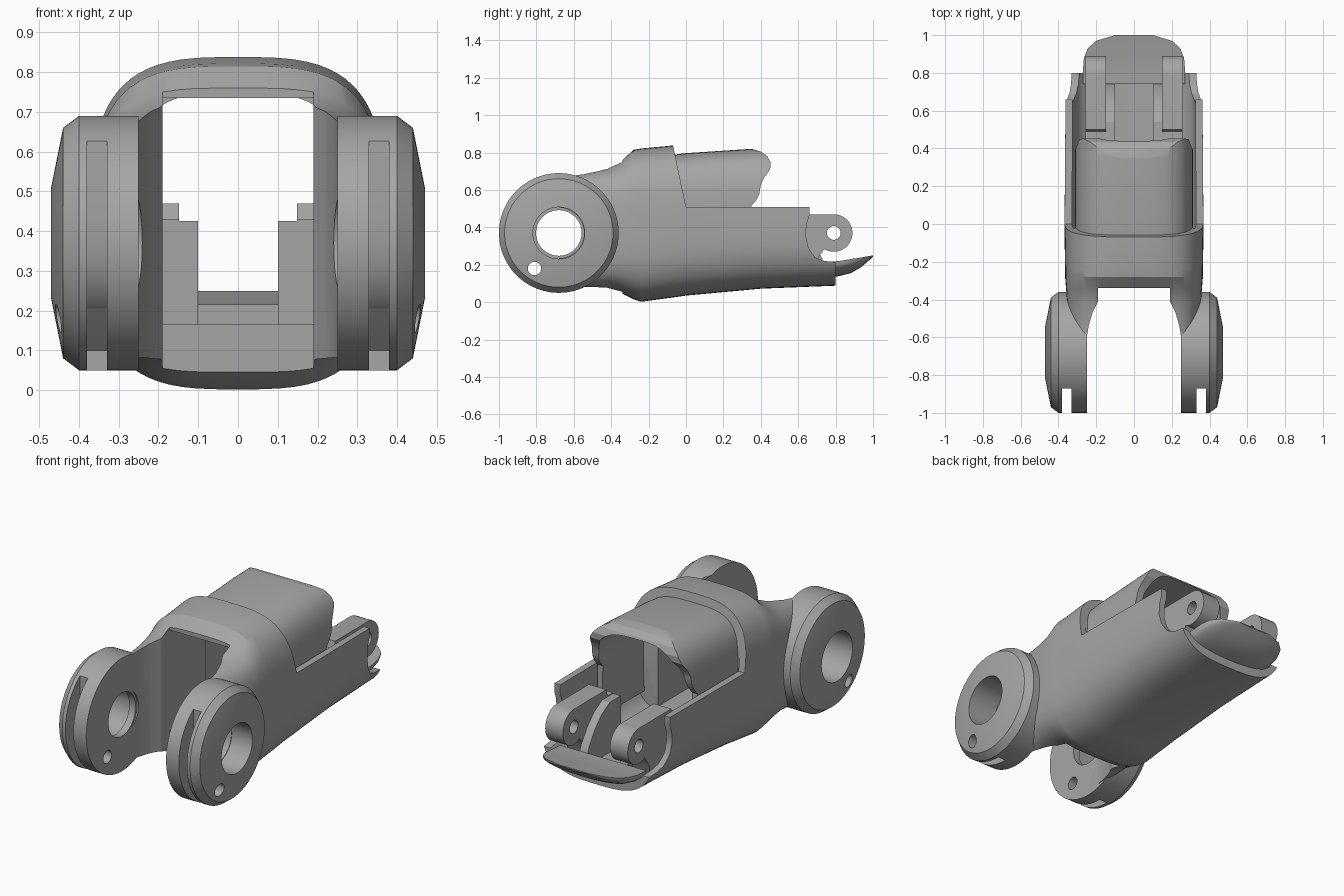
import bpy, bmesh
from math import sin, cos, pi, copysign, radians

if "Cube" in bpy.data.objects:
    bpy.data.objects.remove(bpy.data.objects["Cube"])

grey = bpy.data.materials.new("mid grey")
grey.use_nodes = True
colour = (0.38, 0.38, 0.38, 1)
grey.diffuse_color = colour
grey.node_tree.nodes["Principled BSDF"].inputs["Base Color"].default_value = colour


def loft(name, rings):
    """Skin a row of matching closed rings and cap both ends."""
    bm = bmesh.new()
    rows = [[bm.verts.new(p) for p in ring] for ring in rings]
    n = len(rows[0])
    for a, b in zip(rows, rows[1:]):
        for i in range(n):
            j = (i + 1) % n
            bm.faces.new((a[i], a[j], b[j], b[i]))
    bm.faces.new(rows[0])
    bm.faces.new(rows[-1])
    bmesh.ops.recalc_face_normals(bm, faces=bm.faces)
    mesh = bpy.data.meshes.new(name)
    bm.to_mesh(mesh)
    bm.free()
    mesh.materials.append(grey)
    obj = bpy.data.objects.new(name, mesh)
    bpy.context.collection.objects.link(obj)
    return obj


def prism_x(name, yz, x0, x1):
    return loft(name, [[(x, y, z) for y, z in yz] for x in (x0, x1)])


def circle(cy, cz, r, n=64):
    return [(cy + r * cos(2 * pi * i / n), cz + r * sin(2 * pi * i / n)) for i in range(n)]


def section(y, hw, zb, zt, power, n=72):
    """Superellipse section across the body."""
    ring = []
    for i in range(n):
        a = 2 * pi * (i + 0.5) / n
        c, s = cos(a), sin(a)
        x = hw * copysign(abs(c) ** (2 / power), c)
        z = (zb + zt) / 2 + (zt - zb) / 2 * copysign(abs(s) ** (2 / power), s)
        ring.append((x, y, z))
    return ring


def tube(name, rows):
    return loft(name, [section(*row) for row in rows])


def carve(obj, cutters):
    """Subtract the cutters, bake the result, then drop the cutters."""
    for c in cutters:
        c.hide_render = True
        m = obj.modifiers.new("cut", 'BOOLEAN')
        m.operation, m.solver, m.object = 'DIFFERENCE', 'EXACT', c
    bpy.context.view_layer.update()
    deps = bpy.context.evaluated_depsgraph_get()
    mesh = bpy.data.meshes.new_from_object(obj.evaluated_get(deps))
    obj.modifiers.clear()
    obj.data = mesh
    for c in cutters:
        bpy.data.objects.remove(c)
    return obj


AXLE = (-0.68, 0.37)
PIN = (-0.81, 0.18)
parts = []

# Main housing: hood, arms and lower tray
housing = tube("housing", [
    (-0.68, 0.33, 0.055, 0.69, 5), (-0.55, 0.34, 0.065, 0.70, 4.5),
    (-0.42, 0.355, 0.07, 0.72, 4), (-0.34, 0.36, 0.045, 0.76, 3.6),
    (-0.28, 0.365, 0.015, 0.815, 3.3), (-0.24, 0.365, 0.002, 0.822, 3.2),
    (-0.07, 0.368, 0.025, 0.838, 3.2), (0, 0.368, 0.035, 0.838, 3.2),
    (0.4, 0.365, 0.072, 0.83, 3.2), (0.85, 0.36, 0.09, 0.80, 3.2)])

half = [(0.25, -1.1), (0.25, -0.6), (0.24, -0.54), (0.22, -0.47), (0.19, -0.41), (0.19, -0.34)]
plan = half + [(-x, y) for x, y in reversed(half)]
fork_gap = loft("fork_gap", [[(x, y, z) for x, y in plan] for z in (-0.2, 1.1)])

tunnel = prism_x("tunnel", [(-0.5, 0.165), (0.1, 0.165), (0.1, 0.735), (-0.5, 0.735)], -0.19, 0.19)
tray_hollow = tube("tray_hollow", [(-0.02, 0.328, 0.13, 0.76, 4), (0.95, 0.325, 0.15, 0.76, 4)])
tail_cut = prism_x("tail_cut", [
    (-0.07, 0.842), (0, 0.51), (0.66, 0.51), (0.66, 0.465), (0.645, 0.42), (0.64, 0.36),
    (0.655, 0.29), (0.69, 0.24), (0.74, 0.22), (0.8, 0.215), (0.8, -0.1), (1.2, -0.1),
    (1.2, 1), (-0.07, 1)], -0.6, 0.6)
arm_bore = prism_x("arm_bore", circle(*AXLE, 0.135), -0.6, 0.6)
parts.append(carve(housing, [fork_gap, tunnel, tray_hollow, tail_cut, arm_bore]))

# Inner cover with a concave rear end
cover = tube("cover", [(-0.1, 0.31, 0.15, 0.785, 3.4), (0, 0.313, 0.15, 0.797, 3.4),
                       (0.35, 0.313, 0.15, 0.82, 3.4), (0.6, 0.313, 0.15, 0.825, 3.4)])
cover_hollow = tube("cover_hollow", [(-0.3, 0.28, 0.05, 0.74, 3.4), (0.8, 0.28, 0.05, 0.785, 3.4)])
cover_end = prism_x("cover_end", [
    (0.35, 0.9), (0.35, 0.82), (0.4, 0.805), (0.435, 0.78), (0.452, 0.745), (0.45, 0.71),
    (0.42, 0.67), (0.4, 0.63), (0.392, 0.58), (0.375, 0.545), (0.345, 0.51),
    (0.345, 0), (1, 0), (1, 0.9)], -0.6, 0.6)
parts.append(carve(cover, [cover_hollow, cover_end]))

# Rear scoop lip: lower half of a rounded bowl
bowl = []
for y, hw, zb, zt in [(0.74, 0.27, 0.125, 0.215), (0.82, 0.27, 0.14, 0.22), (0.88, 0.265, 0.155, 0.23),
                      (0.93, 0.245, 0.183, 0.238), (0.97, 0.2, 0.215, 0.245), (1.0, 0.1, 0.243, 0.25)]:
    arc = [pi + pi * i / 24 for i in range(25)]
    bowl.append([(hw * cos(a), y, zt - (zt - zb) * abs(sin(a)) ** 0.7) for a in arc])
parts.append(loft("scoop_lip", bowl))

# Paired parts
for side, s in (("left", 1), ("right", -1)):
    # Ear disc with bevelled outer face, bore, pin hole and rim slot
    ear = loft(side + "_ear", [[(s * x, y, z) for y, z in circle(*AXLE, r, 96)]
                               for x, r in ((0.25, 0.32), (0.4, 0.32), (0.44, 0.29), (0.47, 0.14))])
    slot = [(-1.1, 0.7), (-0.87, 0.7), (-0.87, 0.44), (-0.866, 0.37), (-0.85, 0.3),
            (-0.82, 0.24), (-0.68, 0.1), (-0.68, 0), (-1.1, 0)]
    parts.append(carve(ear, [
        prism_x("bore", circle(*AXLE, 0.122), s * 0.1, s * 0.6),
        prism_x("counterbore", circle(*AXLE, 0.138), s * 0.29, s * 0.6),
        prism_x("pin_hole", circle(*PIN, 0.036, 32), s * 0.1, s * 0.6),
        prism_x("rim_slot", slot, s * 0.33, s * 0.38)]))

    # Rear hinge lug with rounded end
    tip = [(0.79 + 0.1 * cos(radians(a)), 0.37 + 0.1 * sin(radians(a))) for a in range(90, -121, -10)]
    outline = [(0.44, 0.13), (0.44, 0.43), (0.49, 0.43), (0.5, 0.47)] + tip + [(0.7, 0.23), (0.68, 0.13)]
    lug = prism_x(side + "_hinge_lug", outline, s * 0.148, s * 0.258)
    parts.append(carve(lug, [prism_x("hinge_hole", circle(0.79, 0.37, 0.037, 32), s * 0.05, s * 0.4)]))

    # Curved rib beside the lug
    rib = [(0.44, 0.13), (0.44, 0.425), (0.54, 0.425), (0.61, 0.385), (0.67, 0.325),
           (0.72, 0.25), (0.75, 0.18), (0.76, 0.13)]
    parts.append(prism_x(side + "_rib", rib, s * 0.1, s * 0.15))

# Smooth curved faces, keep hard edges
bpy.ops.object.select_all(action='DESELECT')
for p in parts:
    p.select_set(True)
bpy.context.view_layer.objects.active = parts[0]
bpy.ops.object.shade_smooth_by_angle(angle=radians(28))
